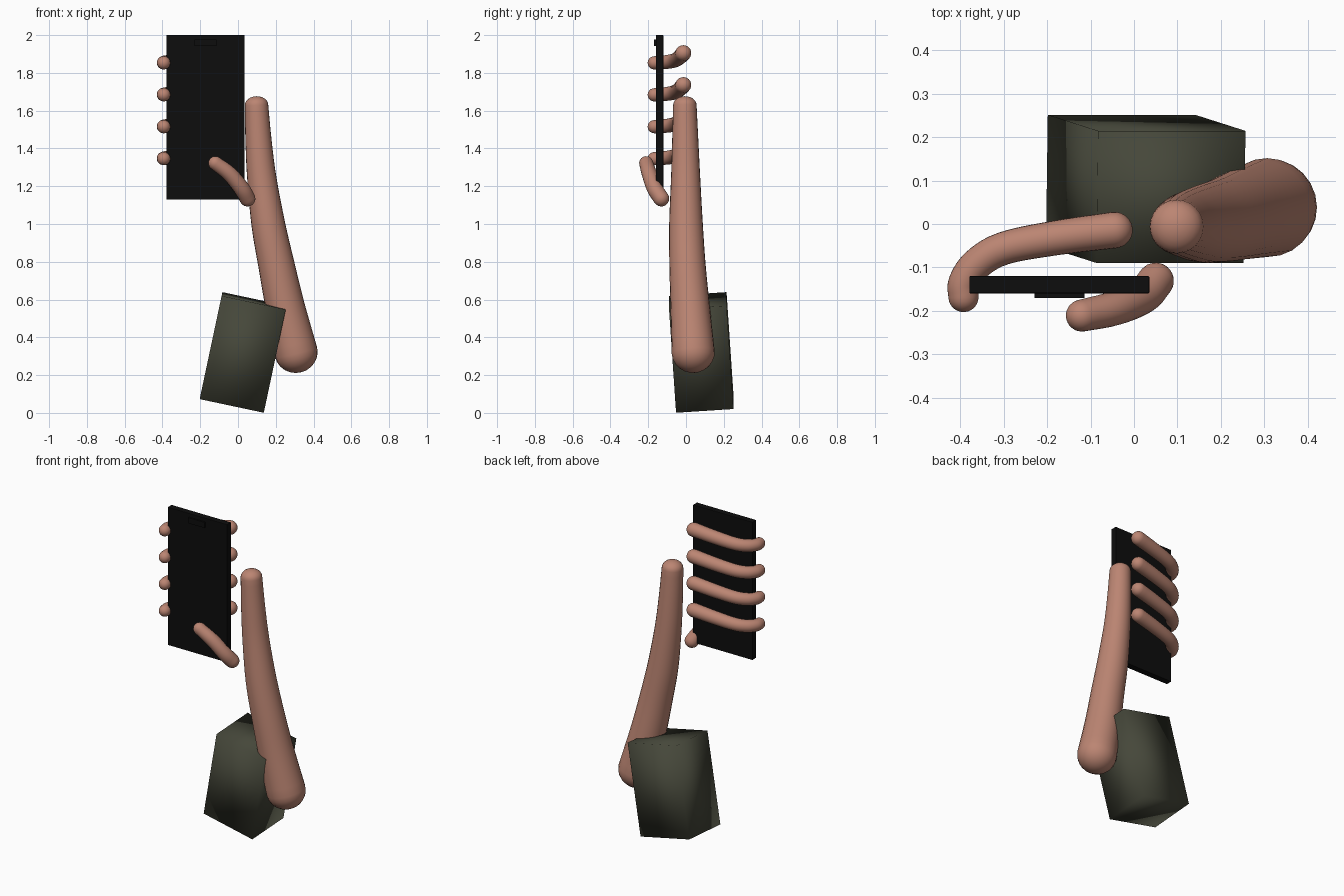
import bpy, bmesh, math
from mathutils import Vector, Euler

if "Cube" in bpy.data.objects:
    bpy.data.objects.remove(bpy.data.objects["Cube"])


def material(name, rgb):
    m = bpy.data.materials.new(name)
    m.diffuse_color = (*rgb, 1)
    m.use_nodes = True
    m.node_tree.nodes["Principled BSDF"].inputs["Base Color"].default_value = m.diffuse_color
    return m


SKIN = material("skin", (0.50, 0.235, 0.17))
BLACK = material("phone black", (0.004, 0.004, 0.004))
OLIVE = material("dark olive", (0.06, 0.063, 0.042))


def finish(bm, name, mat, smooth=False):
    bmesh.ops.recalc_face_normals(bm, faces=bm.faces[:])
    for f in bm.faces:
        f.smooth = smooth
    me = bpy.data.meshes.new(name)
    bm.to_mesh(me)
    bm.free()
    me.materials.append(mat)
    ob = bpy.data.objects.new(name, me)
    bpy.context.collection.objects.link(ob)
    return ob


def box(name, mat, center, size, rot=(0, 0, 0), smooth=False, bevel=0):
    bm = bmesh.new()
    bmesh.ops.create_cube(bm, size=1)
    bmesh.ops.scale(bm, vec=size, verts=bm.verts)
    if bevel:
        bmesh.ops.bevel(bm, geom=bm.edges[:], offset=bevel, segments=2,
                        affect='EDGES', profile=0.5)
    ob = finish(bm, name, mat, smooth)
    ob.location = center
    ob.rotation_euler = Euler(rot)
    return ob


def spline(pts, steps):
    """Catmull-Rom through (x, y, z, radius) points."""
    p = [Vector(q) for q in pts]
    p = [p[0] * 2 - p[1]] + p + [p[-1] * 2 - p[-2]]
    out = []
    for i in range(1, len(p) - 2):
        a, b, c, d = p[i - 1:i + 3]
        for s in range(steps):
            t = s / steps
            out.append(0.5 * (2 * b + (c - a) * t + (2 * a - 5 * b + 4 * c - d) * t * t
                              + (3 * b - a - 3 * c + d) * t ** 3))
    return out + [p[-2]]


def limb(name, pts, steps=5, sides=24, caps=(1, 1)):
    """Tapered tube with domed ends."""
    path = spline(pts, steps)
    pos = [q.to_3d() if len(q) == 3 else Vector(q[:3]) for q in path]
    tang = [(pos[min(i + 1, len(pos) - 1)] - pos[max(i - 1, 0)]).normalized()
            for i in range(len(pos))]
    rings = []
    angles = [math.pi / 2 * k / 6 for k in range(1, 6)]
    for a in reversed(angles):
        rings.append((pos[0] - tang[0] * path[0][3] * caps[0] * math.sin(a),
                      tang[0], path[0][3] * math.cos(a)))
    rings += [(p, t, q[3]) for p, t, q in zip(pos, tang, path)]
    for a in angles:
        rings.append((pos[-1] + tang[-1] * path[-1][3] * caps[1] * math.sin(a),
                      tang[-1], path[-1][3] * math.cos(a)))
    bm = bmesh.new()
    u = tang[0].orthogonal().normalized()
    loops = []
    for c, t, r in rings:
        u = (u - t * u.dot(t)).normalized()
        v = t.cross(u)
        loops.append([bm.verts.new(c + r * (u * math.cos(w) + v * math.sin(w)))
                      for w in (2 * math.pi * k / sides for k in range(sides))])
    for a, b in zip(loops, loops[1:]):
        for k in range(sides):
            n = (k + 1) % sides
            bm.faces.new((a[k], a[n], b[n], b[k]))
    ends = ((loops[0], pos[0] - tang[0] * path[0][3] * caps[0]),
            (loops[-1], pos[-1] + tang[-1] * path[-1][3] * caps[1]))
    for loop, tip in ends:
        pole = bm.verts.new(tip)
        for k in range(sides):
            bm.faces.new((loop[k], loop[(k + 1) % sides], pole))
    return finish(bm, name, SKIN, True)


# Phone with its front speaker plate
box("phone", BLACK, (-0.172, -0.14, 1.565), (0.415, 0.04, 0.87), bevel=0.003)
box("phone_speaker", BLACK, (-0.172, -0.165, 1.96), (0.115, 0.0099, 0.035))

# Forearm
limb("forearm", [(0.098, -0.006, 1.63, 0.062), (0.108, -0.004, 1.45, 0.069),
                 (0.125, -0.002, 1.25, 0.077), (0.160, 0.000, 1.00, 0.089),
                 (0.204, 0.008, 0.78, 0.096), (0.250, 0.022, 0.56, 0.104),
                 (0.308, 0.038, 0.32, 0.114)], caps=(0.75, 0.95))

# Four fingers wrapped behind the phone
for i in range(4):
    z = 1.855 - i * 0.169
    limb("finger_%d" % (i + 1),
         [(-0.045, -0.014, z + 0.050, 0.042), (-0.18, -0.032, z + 0.030, 0.040),
          (-0.30, -0.056, z + 0.013, 0.038), (-0.362, -0.092, z + 0.004, 0.037),
          (-0.392, -0.135, z, 0.036), (-0.393, -0.168, z - 0.002, 0.035)])

# Thumb over the front
limb("thumb", [(0.050, -0.131, 1.135, 0.042), (0.020, -0.165, 1.187, 0.042),
               (-0.045, -0.194, 1.265, 0.040), (-0.120, -0.211, 1.322, 0.037)])

# Tilted sleeve block at the elbow
box("sleeve", OLIVE, (0.027, 0.081, 0.32), (0.347, 0.305, 0.56),
    (math.radians(3.8), math.radians(12), 0), smooth=True)
